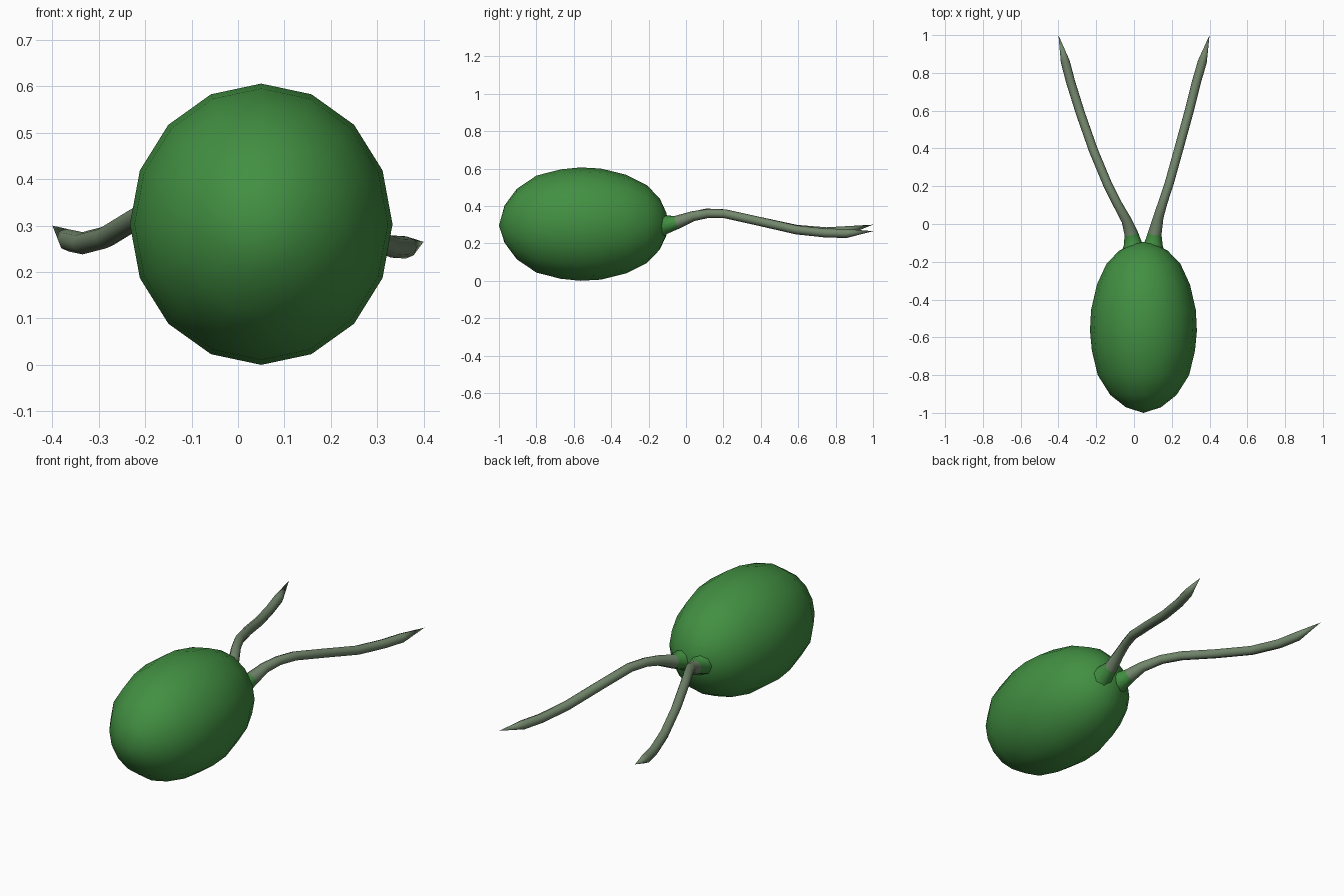
import bpy, bmesh, math
from mathutils import Vector

old = bpy.data.objects.get("Cube")
if old:
    bpy.data.objects.remove(old, do_unlink=True)


def material(name, color):
    mat = bpy.data.materials.new(name)
    mat.use_nodes = True
    mat.diffuse_color = color
    mat.node_tree.nodes["Principled BSDF"].inputs["Base Color"].default_value = color
    return mat


green = material("leaf green", (0.054, 0.275, 0.054, 1))
grey = material("grey green", (0.17, 0.24, 0.15, 1))


def skin(name, rings, start=None, tip=None, mats=(green,), slot=lambda i: 0):
    """Join rings of points into a smooth surface, closed by optional end points."""
    bm = bmesh.new()
    loops = [[bm.verts.new(p) for p in ring] for ring in rings]
    n = len(loops[0])
    for i in range(len(loops) - 1):
        a, b = loops[i], loops[i + 1]
        for k in range(n):
            j = (k + 1) % n
            bm.faces.new((a[k], a[j], b[j], b[k])).material_index = slot(i)
    for point, loop, index in ((start, loops[0], 0), (tip, loops[-1], len(loops) - 1)):
        if point is not None:
            end = bm.verts.new(point)
            for k in range(n):
                bm.faces.new((loop[k], loop[(k + 1) % n], end)).material_index = slot(index)
    bmesh.ops.recalc_face_normals(bm, faces=bm.faces)
    mesh = bpy.data.meshes.new(name)
    bm.to_mesh(mesh)
    bm.free()
    for mat in mats:
        mesh.materials.append(mat)
    mesh.shade_smooth()
    obj = bpy.data.objects.new(name, mesh)
    bpy.context.collection.objects.link(obj)
    return obj


# Egg-shaped body: lathe around the y axis, (y, relative radius)
profile = [(-0.97, 0.33), (-0.905, 0.62), (-0.80, 0.855), (-0.67, 0.965), (-0.565, 1.0),
           (-0.455, 0.98), (-0.32, 0.87), (-0.21, 0.69), (-0.14, 0.45), (-0.105, 0.2)]
SIDES = 16
rings = [[(0.05 + 0.283 * r * math.sin(math.tau * k / SIDES), y,
           0.303 + 0.303 * r * math.cos(math.tau * k / SIDES)) for k in range(SIDES)]
         for y, r in profile]
skin("body", rings, start=(0.05, -1.0, 0.295), tip=(0.05, -0.095, 0.30))


# Whip-like tails: green socket at the body, then a long grey-green tube
def tail(name, path, tip):
    points = [Vector(p[:3]) for p in path]
    rings = []
    for i, p in enumerate(points):
        along = (points[min(i + 1, len(points) - 1)] - points[max(i - 1, 0)]).normalized()
        side = along.cross(Vector((0, 0, 1))).normalized()
        up = side.cross(along)
        r = path[i][3]
        rings.append([p + r * (math.cos(a) * side + math.sin(a) * up)
                      for a in (math.tau * k / 8 for k in range(8))])
    skin(name, rings, tip=tip, mats=(green, grey), slot=lambda i: 0 if i < 2 else 1)


tail("right_tail",
     [(0.0, -0.16, 0.30, 0.075), (-0.005, -0.11, 0.30, 0.05), (-0.015, -0.05, 0.312, 0.036),
      (-0.04, 0.02, 0.34, 0.027), (-0.09, 0.11, 0.362, 0.024), (-0.14, 0.21, 0.358, 0.024),
      (-0.215, 0.39, 0.318, 0.024), (-0.285, 0.59, 0.275, 0.024),
      (-0.335, 0.75, 0.262, 0.024), (-0.364, 0.86, 0.268, 0.024)], (-0.40, 1.0, 0.30))
tail("left_tail",
     [(0.095, -0.16, 0.29, 0.075), (0.103, -0.11, 0.30, 0.05), (0.11, -0.05, 0.312, 0.036),
      (0.13, 0.04, 0.346, 0.027), (0.155, 0.12, 0.36, 0.024), (0.185, 0.21, 0.358, 0.024),
      (0.235, 0.39, 0.318, 0.024), (0.29, 0.59, 0.272, 0.024),
      (0.33, 0.75, 0.255, 0.024), (0.362, 0.86, 0.253, 0.024)], (0.40, 1.0, 0.265))
